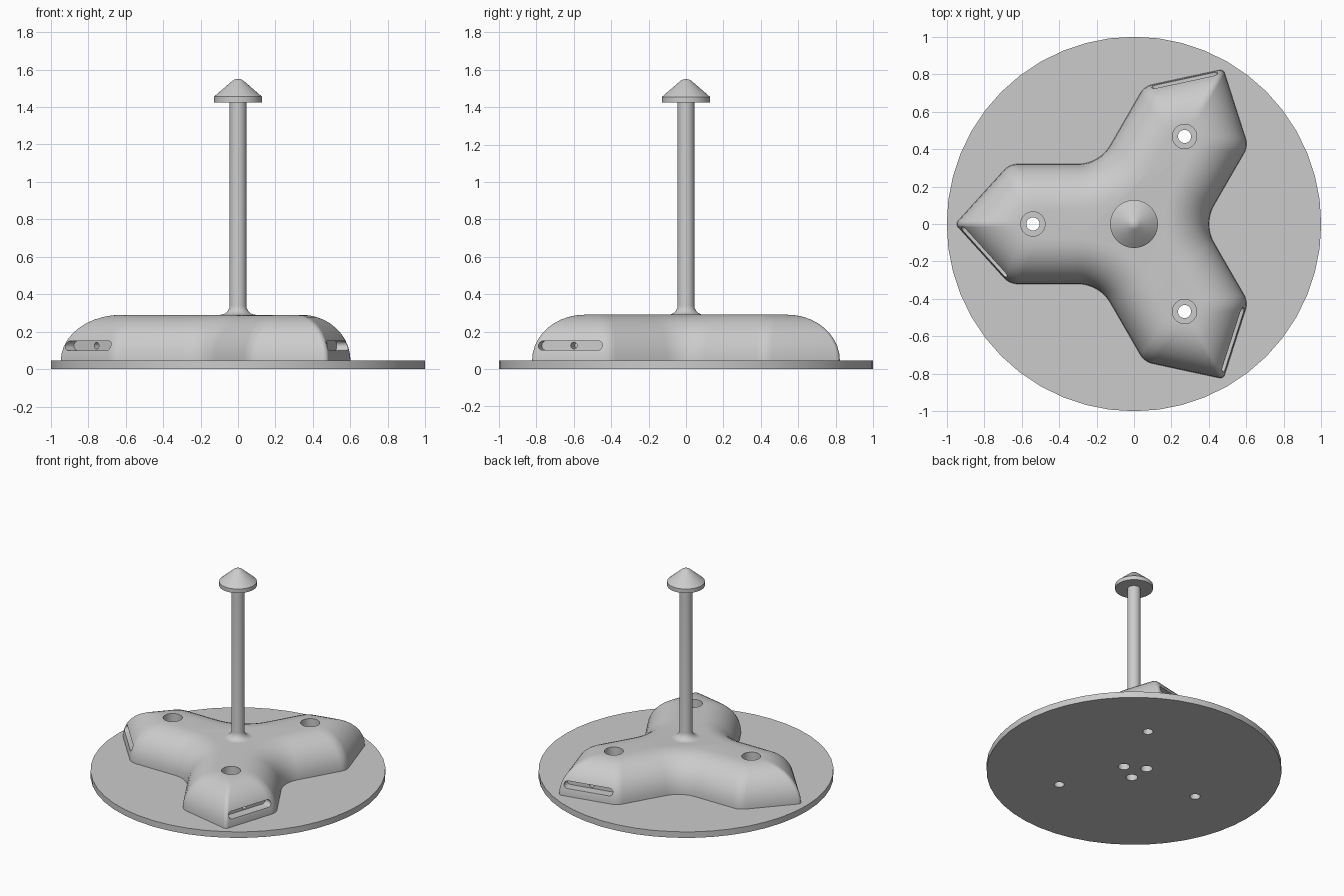
import bpy, bmesh
from math import sin, cos, pi, radians, hypot, atan2
from mathutils import Vector, Matrix

cube = bpy.data.objects.get("Cube")
if cube:
    bpy.data.objects.remove(cube, do_unlink=True)

grey = bpy.data.materials.new("matte grey")
grey.use_nodes = True
grey.diffuse_color = (0.6, 0.6, 0.6, 1)
grey.node_tree.nodes["Principled BSDF"].inputs["Base Color"].default_value = (0.6, 0.6, 0.6, 1)

ARMS = [radians(a) for a in (60, 180, 300)]
PLATE_TOP, BODY_TOP = 0.045, 0.29
HALF_WIDTH, TIP, CORNER = 0.32, 0.955, 0.665
SIDE = Vector((CORNER - TIP, HALF_WIDTH))
FILLET = 0.24


def make(name, rings):
    """Closed solid skinned through equal-length rings of points."""
    bm = bmesh.new()
    loops = [[bm.verts.new(p) for p in ring] for ring in rings]
    for a, b in zip(loops, loops[1:]):
        for i in range(len(a)):
            j = (i + 1) % len(a)
            bm.faces.new((a[i], a[j], b[j], b[i]))
    bm.faces.new(loops[0][::-1])
    bm.faces.new(loops[-1])
    bmesh.ops.recalc_face_normals(bm, faces=bm.faces)
    mesh = bpy.data.meshes.new(name)
    bm.to_mesh(mesh)
    bm.free()
    ob = bpy.data.objects.new(name, mesh)
    bpy.context.collection.objects.link(ob)
    mesh.materials.append(grey)
    return ob


def lathe(name, profile, sides, x=0, y=0):
    return make(name, [[(x + r * cos(2 * pi * i / sides), y + r * sin(2 * pi * i / sides), z)
                        for i in range(sides)] for r, z in profile])


def activate(ob):
    bpy.ops.object.select_all(action='DESELECT')
    ob.select_set(True)
    bpy.context.view_layer.objects.active = ob


def cut(ob, cutters):
    for c in cutters:
        mod = ob.modifiers.new("cut", 'BOOLEAN')
        mod.operation = 'DIFFERENCE'
        mod.solver = 'EXACT'
        mod.object = c
        activate(ob)
        bpy.ops.object.modifier_apply(modifier=mod.name)


def outline(inset, z):
    """Three-armed outline with rounded corners, moved inwards by inset."""
    w = HALF_WIDTH - inset
    tip = TIP - inset * SIDE.length / HALF_WIDTH
    corner = tip - w * (TIP - CORNER) / HALF_WIDTH
    pts = []
    for a in ARMS:
        turn = Matrix.Rotation(a, 2)
        for p, r in (((corner, -w), 0.1), ((tip, 0), 0.025), ((corner, w), 0.1),
                     ((w / sin(pi / 3) * 0.5, w), 0.2 + inset)):
            pts.append((turn @ Vector(p), r))
    ring = []
    for i, (p, r) in enumerate(pts):
        to_prev = (pts[i - 1][0] - p).normalized()
        to_next = (pts[(i + 1) % len(pts)][0] - p).normalized()
        half = to_prev.angle(to_next) / 2
        centre = p + (to_prev + to_next).normalized() * (r / sin(half))
        tangent = r * cos(half) / sin(half)
        start, end = p + to_prev * tangent - centre, p + to_next * tangent - centre
        for k in range(9):
            q = centre + start.lerp(end, k / 8).normalized() * r
            ring.append((q.x, q.y, z))
    return ring


# Round ground plate and three-armed rounded body
plate = lathe("base_plate", [(1, 0), (1, PLATE_TOP)], 48)
levels = [outline(0, PLATE_TOP - 0.005)]
for k in range(11):
    t = pi / 2 * k / 10
    levels.append(outline(FILLET * (1 - cos(t)), PLATE_TOP + (BODY_TOP - PLATE_TOP) * sin(t)))
body = make("three_arm_body", levels)

# Cutters: screw holes with counterbores, and central bolt holes from below
through, bores, bolts, slots = [], [], [], []
for a in ARMS:
    x, y = 0.54 * cos(a), 0.54 * sin(a)
    through.append(lathe("screw_hole", [(0.035, -0.1), (0.035, 0.5)], 24, x, y))
    bores.append(lathe("counterbore", [(0.065, 0.12), (0.065, 0.5)], 32, x, y))
    bolts.append(lathe("bolt_hole", [(0.04, -0.1), (0.04, 0.2)], 24,
                       -0.09 * cos(a), -0.09 * sin(a)))

# Cutters: rounded slot along one tip face of each arm, with a wire hole behind it
along = SIDE.normalized()
inward = Vector((-along.y, along.x))
for a in ARMS:
    turn = Matrix.Rotation(a, 2)

    def place(s, depth, z):
        p = turn @ (Vector((TIP, 0)) + along * s + inward * depth)
        return (p.x, p.y, z)

    def slot_ring(depth):
        ring = []
        for i in range(18):
            t = -pi / 2 + pi * (i if i < 9 else i - 1) / 8
            s = 0.37 if i < 9 else 0.06
            ring.append(place(s + 0.025 * cos(t), depth, 0.125 + 0.025 * sin(t)))
        return ring

    def wire_ring(depth):
        return [place(0.215 + 0.018 * cos(pi * i / 8), depth, 0.125 + 0.018 * sin(pi * i / 8))
                for i in range(16)]

    slots.append(make("slot", [slot_ring(-0.1), slot_ring(0.075)]))
    slots.append(make("wire_hole", [wire_ring(0.05), wire_ring(0.15)]))

cut(plate, through + bolts)
cut(body, through + bores + bolts + slots)
for c in through + bores + bolts + slots:
    bpy.data.objects.remove(c, do_unlink=True)

# Upright post with a flared foot
flare = [(0.095 - 0.05 * sin(t), BODY_TOP + 0.05 * (1 - cos(t)))
         for t in (pi / 2 * k / 6 for k in range(7))]
post = lathe("post", [(0.095, BODY_TOP - 0.01)] + flare + [(0.045, 1.43)], 32)

# Conical cap with a rounded point
cap = lathe("post_cap", [(0.128, 1.425), (0.128, 1.455), (0.12, 1.462), (0.03, 1.54),
                         (0.018, 1.547), (0.004, 1.55)], 40)

for ob in (plate, body, post, cap):
    activate(ob)
    bpy.ops.object.shade_smooth_by_angle(angle=radians(30))
